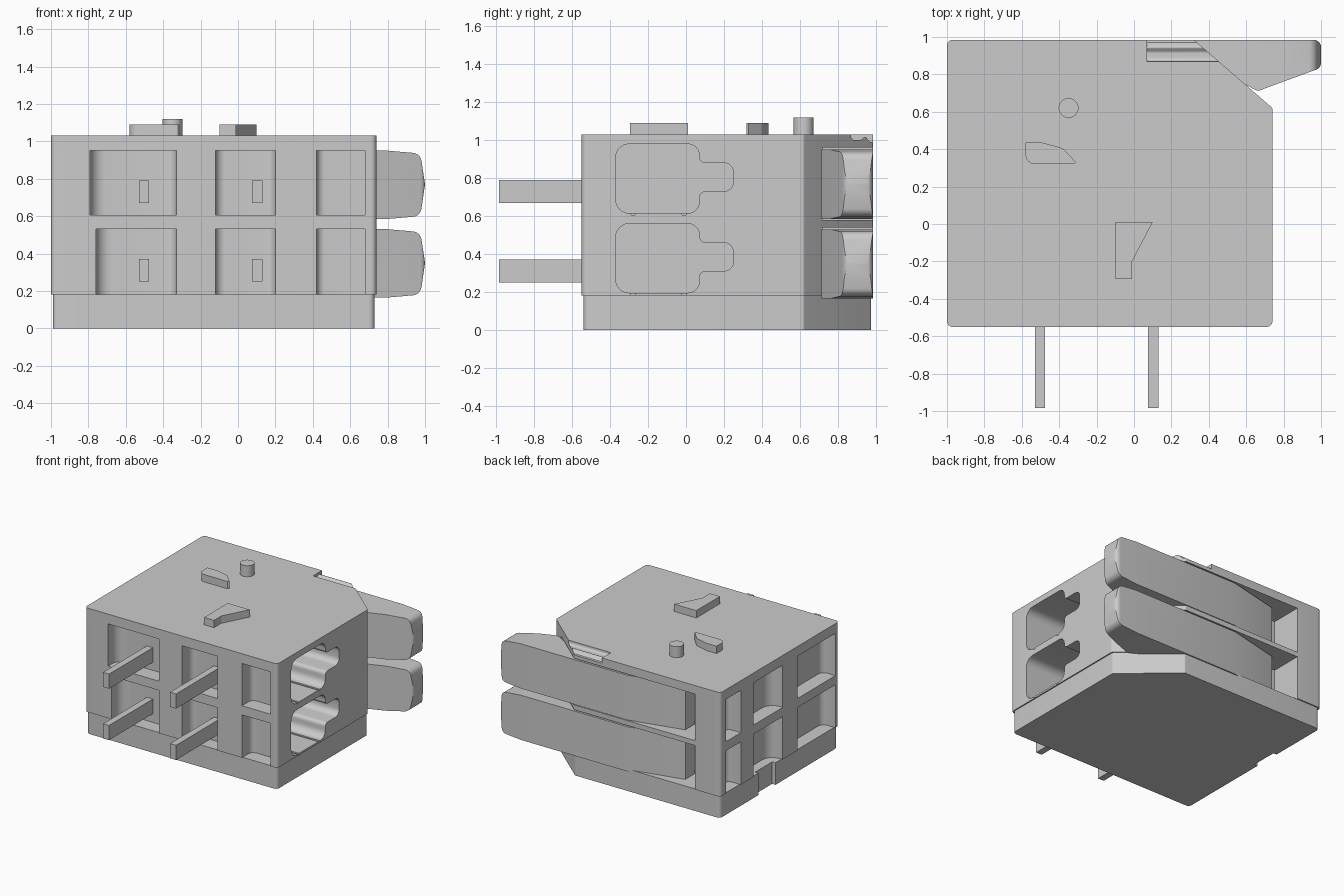
import bpy, bmesh, math
from mathutils import Vector

if "Cube" in bpy.data.objects:
    bpy.data.objects.remove(bpy.data.objects["Cube"], do_unlink=True)

grey = bpy.data.materials.new("light_grey_plastic")
grey.use_nodes = True
COLOUR = (0.6, 0.6, 0.6, 1)
grey.diffuse_color = COLOUR
grey.node_tree.nodes["Principled BSDF"].inputs["Base Color"].default_value = COLOUR


def rounded(corners, steps=6):
    """Outline from (u, v) or (u, v, radius) corners."""
    out = []
    for i, c in enumerate(corners):
        p = Vector(c[:2])
        r = c[2] if len(c) > 2 else 0
        if r == 0:
            out.append(p)
            continue
        a = (Vector(corners[i - 1][:2]) - p).normalized()
        b = (Vector(corners[(i + 1) % len(corners)][:2]) - p).normalized()
        half = a.angle(b) / 2
        centre = p + (a + b).normalized() * (r / math.sin(half))
        start = p + a * (r / math.tan(half)) - centre
        end = p + b * (r / math.tan(half)) - centre
        sweep = start.angle(end)
        for k in range(steps + 1):
            t = k / steps
            out.append(centre + (start * math.sin((1 - t) * sweep)
                                 + end * math.sin(t * sweep)) / math.sin(sweep))
    return out


def prism(name, corners, axis, low, high):
    """Extrude an outline along an axis; the outline uses the other two axes."""
    place = {"x": lambda u, v, w: (w, u, v),
             "y": lambda u, v, w: (u, w, v),
             "z": lambda u, v, w: (u, v, w)}[axis]
    bm = bmesh.new()
    pts = rounded(corners)
    rings = [[bm.verts.new(place(p.x, p.y, w)) for p in pts] for w in (low, high)]
    for ring in rings:
        bm.faces.new(ring)
    for i in range(len(pts)):
        bm.faces.new((rings[0][i - 1], rings[0][i], rings[1][i], rings[1][i - 1]))
    bmesh.ops.recalc_face_normals(bm, faces=bm.faces)
    mesh = bpy.data.meshes.new(name)
    bm.to_mesh(mesh)
    bm.free()
    mesh.materials.append(grey)
    obj = bpy.data.objects.new(name, mesh)
    bpy.context.collection.objects.link(obj)
    return obj


def box(name, x0, x1, y0, y1, z0, z1):
    return prism(name, [(x0, y0), (x1, y0), (x1, y1), (x0, y1)], "z", z0, z1)


def carve(target, cutters, operation="DIFFERENCE"):
    for cutter in cutters:
        mod = target.modifiers.new("carve", "BOOLEAN")
        mod.operation, mod.object, mod.solver = operation, cutter, "EXACT"
    graph = bpy.context.evaluated_depsgraph_get()
    mesh = bpy.data.meshes.new_from_object(target.evaluated_get(graph))
    target.modifiers.clear()
    target.data = mesh
    for cutter in cutters:
        bpy.data.objects.remove(cutter, do_unlink=True)


def outline(d):
    """Plan of the housing, inset by d."""
    return [(-1 + d, -0.55 + d, 0.03), (0.74 - d, -0.55 + d, 0.03),
            (0.74 - d, 0.62, 0.02), (0.32, 0.985 - d, 0.02), (-1 + d, 0.985 - d, 0.03)]


# Housing and base
body = prism("housing", outline(0), "z", 0.18, 1.03)
base = prism("base", outline(0.01), "z", 0, 0.18)
carve(base, [box("base_groove", -1.1, -0.96, 0.26, 0.48, -0.1, 0.3)])

cutters = []
ROW = 0.42
for row in (0, 1):
    dz = row * ROW
    z0, z1 = (0.17, 0.53) if row == 0 else (0.605, 0.95)

    # Front pockets with filleted back corners
    left = -0.76 if row == 0 else -0.79
    for x0, x1, ra, rb in ((left, -0.33, 0.08, 0.045), (-0.12, 0.20, 0.05, 0.045),
                           (0.42, 0.68, 0.045, 0)):
        cutters.append(prism("front_pocket", [(x0, -0.7), (x1, -0.7), (x1, -0.42, rb),
                                              (x0, -0.42, ra)], "z", z0, z1))
    # Pockets in the plain end
    for y0, y1, r in ((0.72, 0.91, 0.04), (0.18, 0.56, 0.09), (-0.50, -0.01, 0.05)):
        cutters.append(prism("end_pocket", [(-1.2, y0), (-0.88, y0, r), (-0.88, y1, r),
                                            (-1.2, y1)], "z", z0, z1))
    # Wire entries with a side neck
    entry = [(-0.37, 0.195, 0.07), (0.07, 0.195, 0.06), (0.07, 0.31, 0.03),
             (0.25, 0.31, 0.05), (0.25, 0.46, 0.05), (0.07, 0.46, 0.03),
             (0.07, 0.56, 0.06), (-0.37, 0.56, 0.07)]
    cutters.append(prism("wire_entry", [(y, z + dz, r) for y, z, r in entry], "x", 0.3, 0.9))
    for y in (-0.28, -0.01):
        cutters.append(box("entry_slot", 0.4, 0.9, y - 0.01, y + 0.01, 0.185 + dz, 0.22 + dz))
    # Lever recess, open at the back and the chamfer
    cutters.append(prism("lever_recess", [(-0.77, 0.72), (1.2, 0.72), (1.2, 1.2), (-0.77, 1.2)],
                         "z", 0.17 if row == 0 else 0.58, 0.54 + dz))

# Grooved notch in the top edge
cutters.append(prism("top_notch", [(0.87, 1.06), (0.87, 1.0, 0.02), (0.92, 1.0, 0.02),
                                   (0.945, 1.02, 0.01), (0.97, 0.99), (1.1, 0.97),
                                   (1.1, 1.06)], "x", 0.07, 0.6))
carve(body, cutters)
parts = [body, base]

# Levers: plan shape crossed with the domed front shape
for row, label in ((0, "lower"), (1, "upper")):
    dz = row * ROW
    lever = prism(label + "_lever", [(-0.61, 0.76), (0.3, 0.76), (0.58, 0.755), (0.66, 0.71, 0.04),
                                     (1.0, 0.835, 0.04), (1.0, 0.985, 0.04), (-0.16, 0.985),
                                     (-0.61, 0.88)], "z", 0.1 + dz, 0.6 + dz)
    face = prism("lever_face", [(-0.7, 0.165 + dz), (0.8, 0.165 + dz), (0.975, 0.18 + dz, 0.05),
                                (1.0, 0.35 + dz), (0.975, 0.515 + dz, 0.05), (0.8, 0.53 + dz),
                                (-0.7, 0.53 + dz)], "y", 0.5, 1.2)
    carve(lever, [face], "INTERSECT")
    parts.append(lever)

    # Solder pins
    for x, side in ((-0.503, "right"), (0.103, "left")):
        parts.append(box(f"{label}_{side}_pin", x - 0.027, x + 0.027, -0.985, -0.40,
                         0.25 + dz, 0.37 + dz))

# Locating pegs on top
parts.append(prism("quarter_peg", [(-0.58, 0.435), (-0.49, 0.435, 0.05), (-0.38, 0.405, 0.05),
                                   (-0.31, 0.33), (-0.32, 0.32), (-0.58, 0.32, 0.05)],
                   "z", 1.02, 1.09))
parts.append(prism("angled_peg", [(-0.1, 0.01), (0.1, 0.01), (-0.01, -0.2), (-0.01, -0.295),
                                  (-0.1, -0.295)], "z", 1.02, 1.09))
circle = [(-0.35 + 0.053 * math.cos(a * math.tau / 32), 0.62 + 0.053 * math.sin(a * math.tau / 32))
          for a in range(32)]
parts.append(prism("round_peg", circle, "z", 1.02, 1.12))

# Smooth fillets, keep hard edges
bpy.ops.object.select_all(action="DESELECT")
for part in parts:
    part.select_set(True)
bpy.context.view_layer.objects.active = body
bpy.ops.object.shade_smooth_by_angle(angle=math.radians(25))
